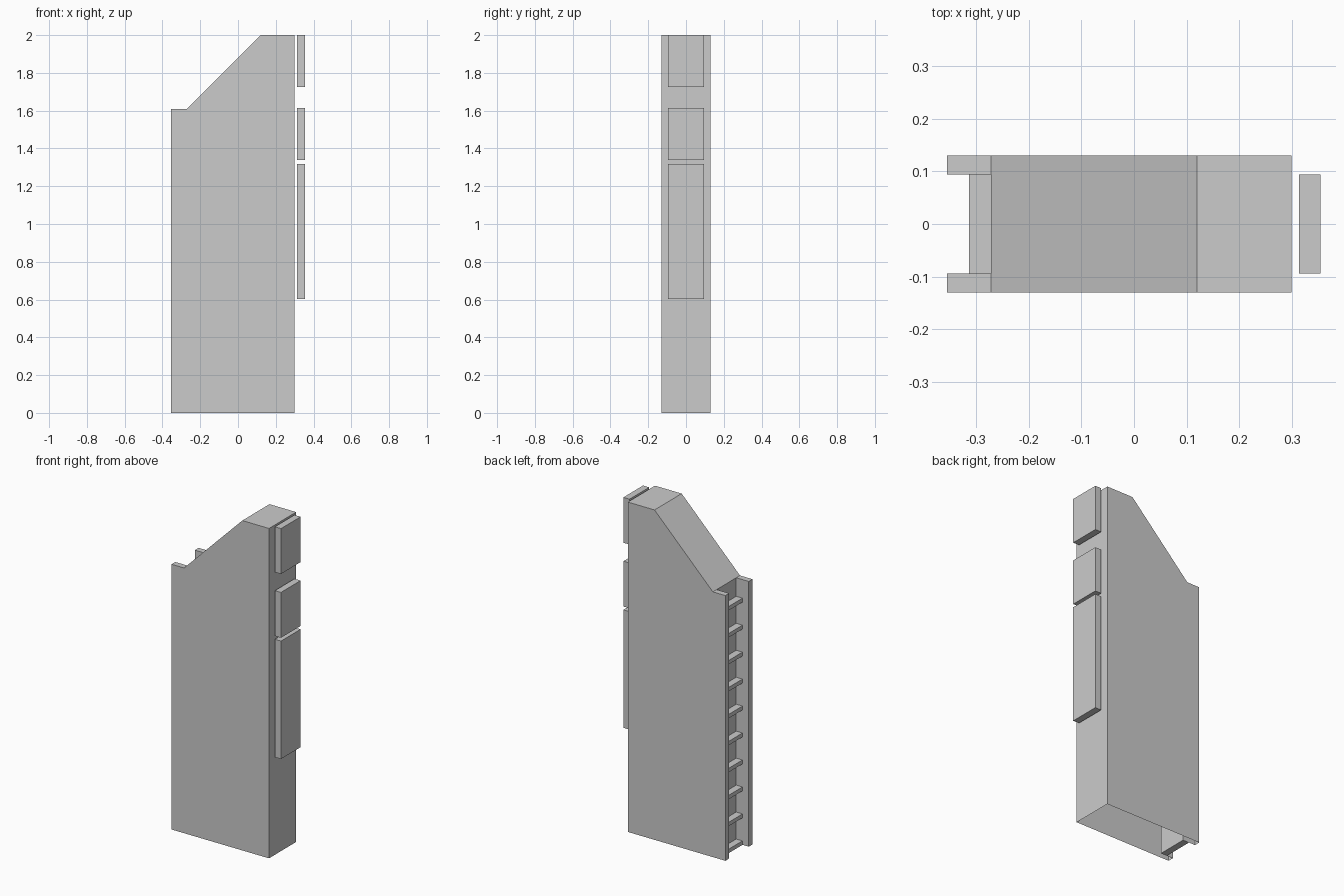
import bpy, bmesh

if "Cube" in bpy.data.objects:
    bpy.data.objects.remove(bpy.data.objects["Cube"])

HALF_W, CHAN_W = 0.13, 0.094      # half widths of the body and the ladder channel
BACK, WALL, FRONT = -0.355, -0.271, 0.299
STEP_Z, TOP_Z = 1.608, 2.0


def add_object(name, bm):
    mesh = bpy.data.meshes.new(name)
    bm.to_mesh(mesh)
    bm.free()
    obj = bpy.data.objects.new(name, mesh)
    bpy.context.collection.objects.link(obj)
    return obj


def box(name, x0, x1, half_y, z0, z1):
    bm = bmesh.new()
    bmesh.ops.create_cube(bm, size=1)
    for v in bm.verts:
        v.co = ((x0 + x1) / 2 + v.co.x * (x1 - x0),
                v.co.y * 2 * half_y,
                (z0 + z1) / 2 + v.co.z * (z1 - z0))
    return add_object(name, bm)


# Body: U-shaped plan pulled up as a shell, open underneath
bm = bmesh.new()


def face(*pts):
    bm.faces.new([bm.verts.new(p) for p in pts])


side = [(BACK, 0), (FRONT, 0), (FRONT, TOP_Z), (0.12, TOP_Z), (WALL, STEP_Z), (BACK, STEP_Z)]
for s in (-1, 1):
    y, c = s * HALF_W, s * CHAN_W
    face(*[(x, y, z) for x, z in side])                                           # outer side
    face((BACK, y, 0), (BACK, c, 0), (BACK, c, STEP_Z), (BACK, y, STEP_Z))        # rail edge
    face((BACK, c, 0), (WALL, c, 0), (WALL, c, STEP_Z), (BACK, c, STEP_Z))        # channel side
    face((BACK, y, STEP_Z), (BACK, c, STEP_Z), (WALL, c, STEP_Z), (WALL, y, STEP_Z))  # rail top
# Channel back wall
face((WALL, -CHAN_W, 0), (WALL, CHAN_W, 0), (WALL, CHAN_W, STEP_Z), (WALL, -CHAN_W, STEP_Z))
# Front wall and flat top
for (xa, za), (xb, zb) in zip(side[1:3], side[2:4]):
    face((xa, -HALF_W, za), (xa, HALF_W, za), (xb, HALF_W, zb), (xb, -HALF_W, zb))
# Sloping top, meeting both rails and the channel wall
face((0.12, -HALF_W, TOP_Z), (0.12, HALF_W, TOP_Z), (WALL, HALF_W, STEP_Z),
     (WALL, CHAN_W, STEP_Z), (WALL, -CHAN_W, STEP_Z), (WALL, -HALF_W, STEP_Z))
bmesh.ops.remove_doubles(bm, verts=bm.verts, dist=1e-5)
bmesh.ops.recalc_face_normals(bm, faces=bm.faces)
# The flat top must face up; flip everything if the open shell was turned inside out
if any(f.normal.z < -0.5 for f in bm.faces):
    bmesh.ops.reverse_faces(bm, faces=bm.faces)
add_object("body", bm)

# Ladder rungs in the rear channel
for i in range(10):
    z = i * 0.1635
    box(f"rung_{i + 1}", -0.313, WALL, CHAN_W, z, z + 0.024)

# Floating front panels
for name, z0, z1 in (("lower_panel", 0.603, 1.318),
                     ("middle_panel", 1.338, 1.613),
                     ("upper_panel", 1.725, 2.0)):
    box(name, 0.313, 0.354, CHAN_W, z0, z1)
